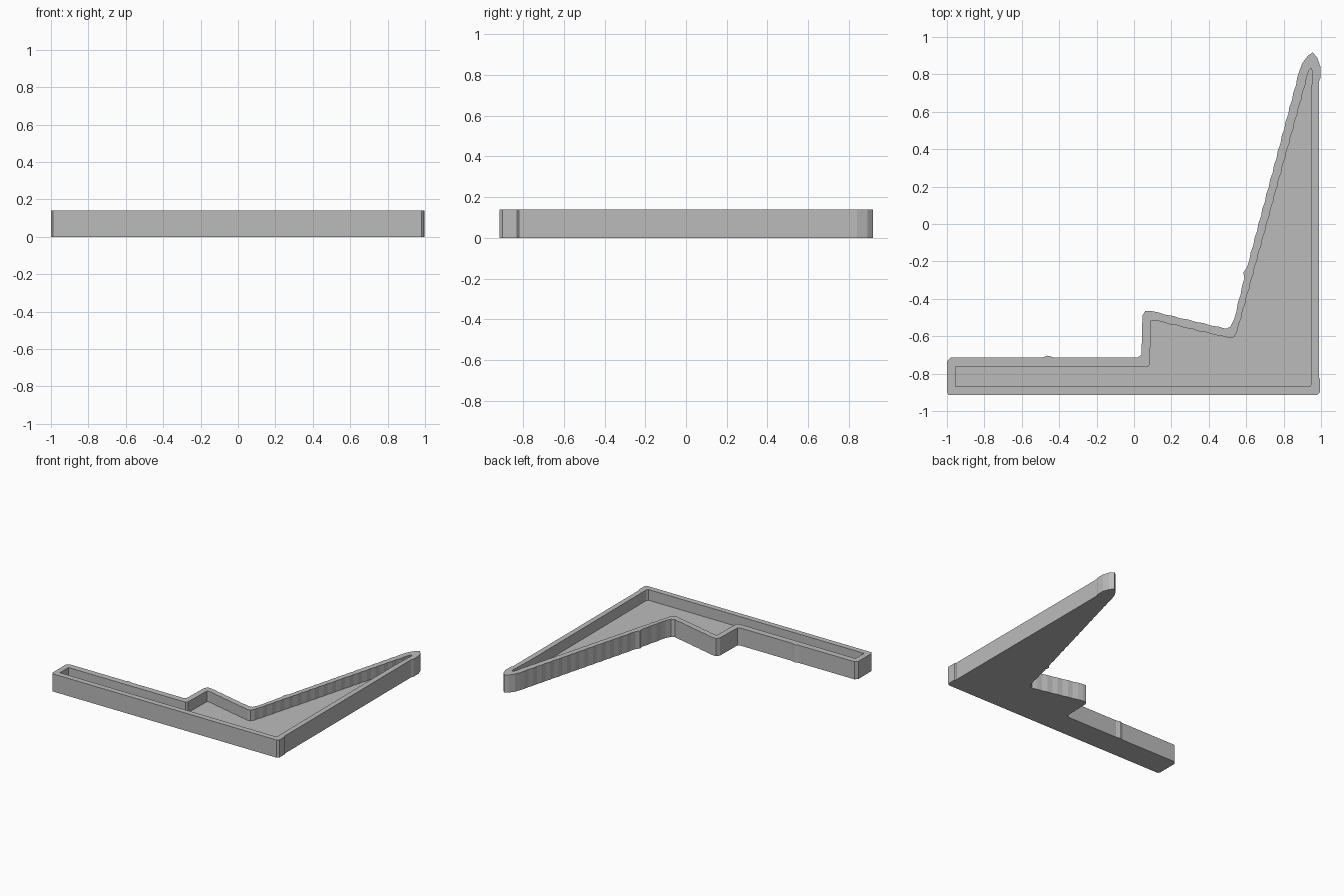
import bpy, bmesh
from mathutils import Vector

HEIGHT = 0.14
FLOOR = 0.055

cube = bpy.data.objects.get("Cube")
if cube:
    bpy.data.objects.remove(cube, do_unlink=True)

grey = bpy.data.materials.new("plain_grey")
grey.use_nodes = True
colour = (0.5, 0.5, 0.5, 1)
grey.diffuse_color = colour
grey.node_tree.nodes["Principled BSDF"].inputs["Base Color"].default_value = colour

# Outer outline: counter-clockwise from the front right corner
outer = [
    (-.99, -.915), (.98, -.915), (.995, -.9), (.995, -.83), (.988, -.82),
    (.988, .76), (.997, .78), (.997, .84), (.98, .89), (.955, .917),
    (.93, .9), (.9, .86), (.885, .82), (.605, -.23), (.585, -.26),
    (.59, -.29), (.535, -.51), (.515, -.55), (.49, -.56), (.09, -.465),
    (.06, -.465), (.045, -.49), (.04, -.7), (.02, -.713), (-.43, -.713),
    (-.46, -.704), (-.49, -.713), (-.98, -.713), (-1, -.735), (-1, -.9)]

# Pocket outline, in the same order
inner = [
    (-.955, -.87), (.94, -.87), (.948, -.855), (.945, .6), (.953, .82),
    (.945, .833), (.935, .82), (.55, -.58), (.535, -.605), (.51, -.61),
    (.11, -.515), (.09, -.515), (.085, -.75), (.075, -.763), (-.955, -.763)]


def ripple(points, step=0.04, depth=0.002):
    """Add fine ridges along the long slanted sides of an outline."""
    result = []
    for here, after in zip(points, points[1:] + points[:1]):
        a, b = Vector(here), Vector(after)
        side = b - a
        result.append(a)
        if min(abs(side.x), abs(side.y)) > 0.05 and side.length > 0.2:
            normal = Vector((side.y, -side.x)).normalized()
            count = int(side.length / step)
            for i in range(1, count):
                offset = depth if i % 2 else -depth
                result.append(a.lerp(b, i / count) + normal * offset)
    return result


def ring(bm, points, z):
    return [bm.verts.new((p.x, p.y, z)) for p in points]


def wall(bm, low, high):
    """Join two matching rings with a band of quads."""
    for i in range(len(low)):
        j = (i + 1) % len(low)
        bm.faces.new((low[i], low[j], high[j], high[i]))


def loop_edges(bm, verts):
    return [bm.edges.get((v, verts[i - 1])) for i, v in enumerate(verts)]


bm = bmesh.new()
outside, pocket = ripple(outer), ripple(inner)

# Underside and outer wall
base = ring(bm, outside, 0)
outer_rim = ring(bm, outside, HEIGHT)
bm.faces.new(base)
wall(bm, base, outer_rim)

# Recessed floor and inner wall
floor = ring(bm, pocket, FLOOR)
inner_rim = ring(bm, pocket, HEIGHT)
bm.faces.new(floor)
wall(bm, floor, inner_rim)

# Flat rim between the two outlines
bmesh.ops.triangle_fill(
    bm, use_beauty=True,
    edges=loop_edges(bm, outer_rim) + loop_edges(bm, inner_rim))
bmesh.ops.recalc_face_normals(bm, faces=bm.faces)

mesh = bpy.data.meshes.new("angled_tray")
bm.to_mesh(mesh)
bm.free()
mesh.materials.append(grey)
tray = bpy.data.objects.new("angled_tray", mesh)
bpy.context.collection.objects.link(tray)
